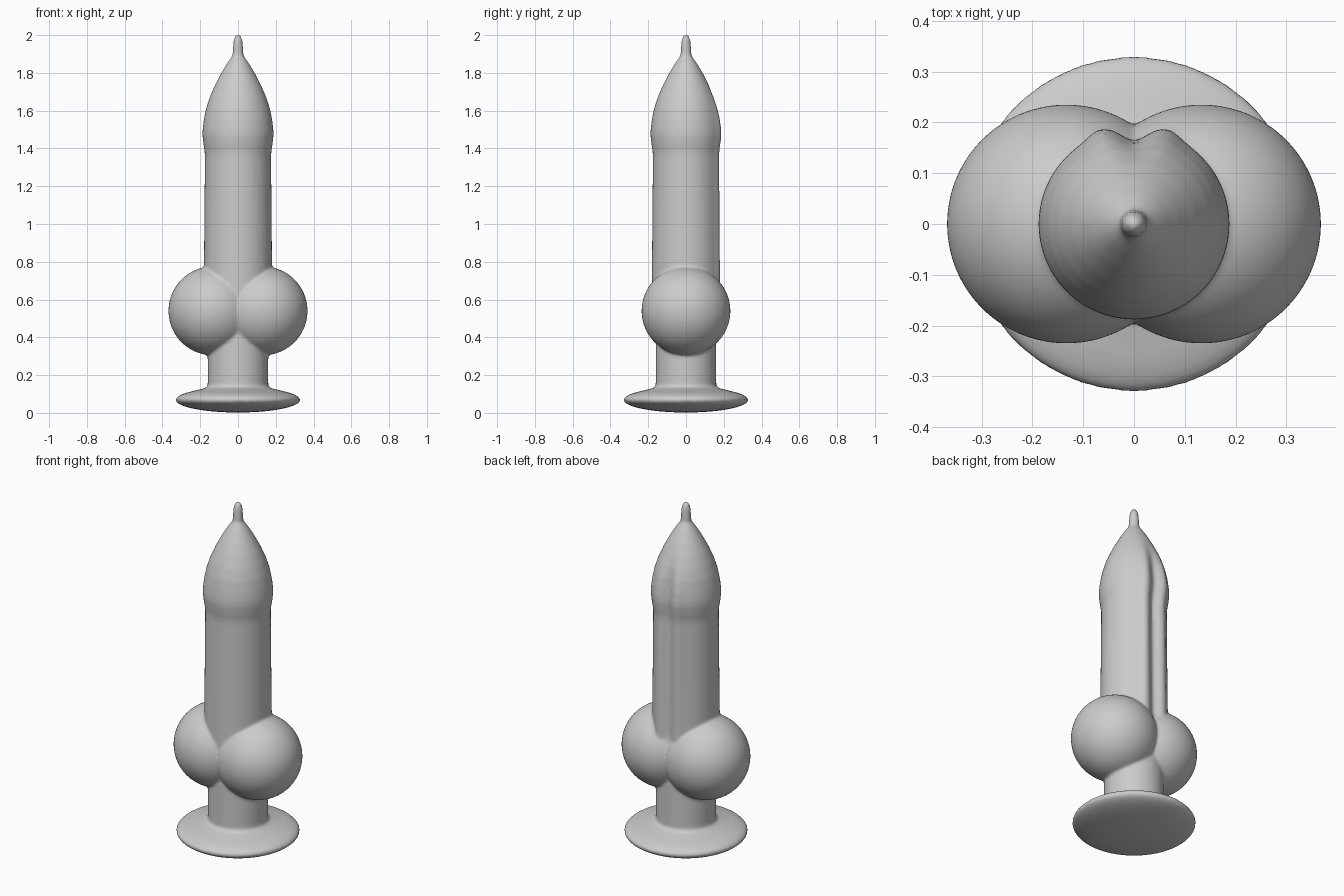
import bpy, bmesh, math

if "Cube" in bpy.data.objects:
    bpy.data.objects.remove(bpy.data.objects["Cube"])

# Outline of base disc, neck, shaft, tapered head and nub as (radius, z)
DISC = [(0.33 * math.sin(math.pi * i / 24), 0.069 - 0.067 * math.cos(math.pi * i / 24))
        for i in range(19)]
DISC = [p for p in DISC if p[1] < 0.1 or p[0] > 0.19]
SHAFT = [(0.175, 0.131), (0.164, 0.138), (0.16, 0.15), (0.16, 0.45), (0.172, 0.54), (0.182, 0.62),
         (0.18, 0.8), (0.177, 1.1), (0.175, 1.36), (0.177, 1.39), (0.183, 1.425),
         (0.188, 1.47), (0.187, 1.5), (0.181, 1.55), (0.169, 1.61), (0.150, 1.67),
         (0.122, 1.735), (0.088, 1.80), (0.058, 1.85), (0.036, 1.882), (0.029, 1.895),
         (0.027, 1.93), (0.024, 1.97), (0.018, 1.99), (0.009, 2.0), (0.0, 2.002)]
SEG = 160


def smoothstep(a, b, v):
    t = max(0.0, min(1.0, (v - a) / (b - a)))
    return t * t * (3 - 2 * t)


def groove(angle, z):
    """Shallow channel with raised lips along the back (+y)."""
    w = smoothstep(0.55, 0.7, z) * (1 - smoothstep(1.5, 1.78, z))
    d = abs((angle - math.pi / 2 + math.pi) % (2 * math.pi) - math.pi)
    return w * (0.011 * math.exp(-((d - 0.34) / 0.17) ** 2)
                - 0.024 * math.exp(-(d / 0.19) ** 2))


def subdivide(profile, step):
    out = [profile[0]]
    for (r0, z0), (r1, z1) in zip(profile, profile[1:]):
        n = max(1, math.ceil(math.hypot(r1 - r0, z1 - z0) / step))
        out += [(r0 + (r1 - r0) * k / n, z0 + (z1 - z0) * k / n) for k in range(1, n + 1)]
    return out


bm = bmesh.new()

# Revolved core
profile = subdivide(DISC + SHAFT, 0.03)[1:-1]
rings = []
for r, z in profile:
    ring = []
    for i in range(SEG):
        a = 2 * math.pi * i / SEG
        rr = r + groove(a, z)
        ring.append(bm.verts.new((rr * math.cos(a), rr * math.sin(a), z)))
    rings.append(ring)
for lo, hi in zip(rings, rings[1:]):
    for i in range(SEG):
        j = (i + 1) % SEG
        bm.faces.new((lo[i], lo[j], hi[j], hi[i]))
for ring, z, flip in ((rings[0], 0.0, True), (rings[-1], 2.004, False)):
    pole = bm.verts.new((0, 0, z))
    for i in range(SEG):
        f = (ring[i], ring[(i + 1) % SEG], pole)
        bm.faces.new(f[::-1] if flip else f)

# Pair of round side lobes
for side in (-1, 1):
    lobe = bmesh.ops.create_uvsphere(bm, u_segments=96, v_segments=48, radius=0.235)
    bmesh.ops.translate(bm, verts=lobe["verts"], vec=(side * 0.133, 0, 0.54))

mesh = bpy.data.meshes.new("body")
bm.to_mesh(mesh)
bm.free()
body = bpy.data.objects.new("body", mesh)
bpy.context.collection.objects.link(body)

# Fuse everything into one softly blended skin
remesh = body.modifiers.new("fuse", 'REMESH')
remesh.mode = 'VOXEL'
remesh.voxel_size = 0.008
remesh.use_smooth_shade = True
soften = body.modifiers.new("soften", 'SMOOTH')
soften.factor = 0.5
soften.iterations = 6
